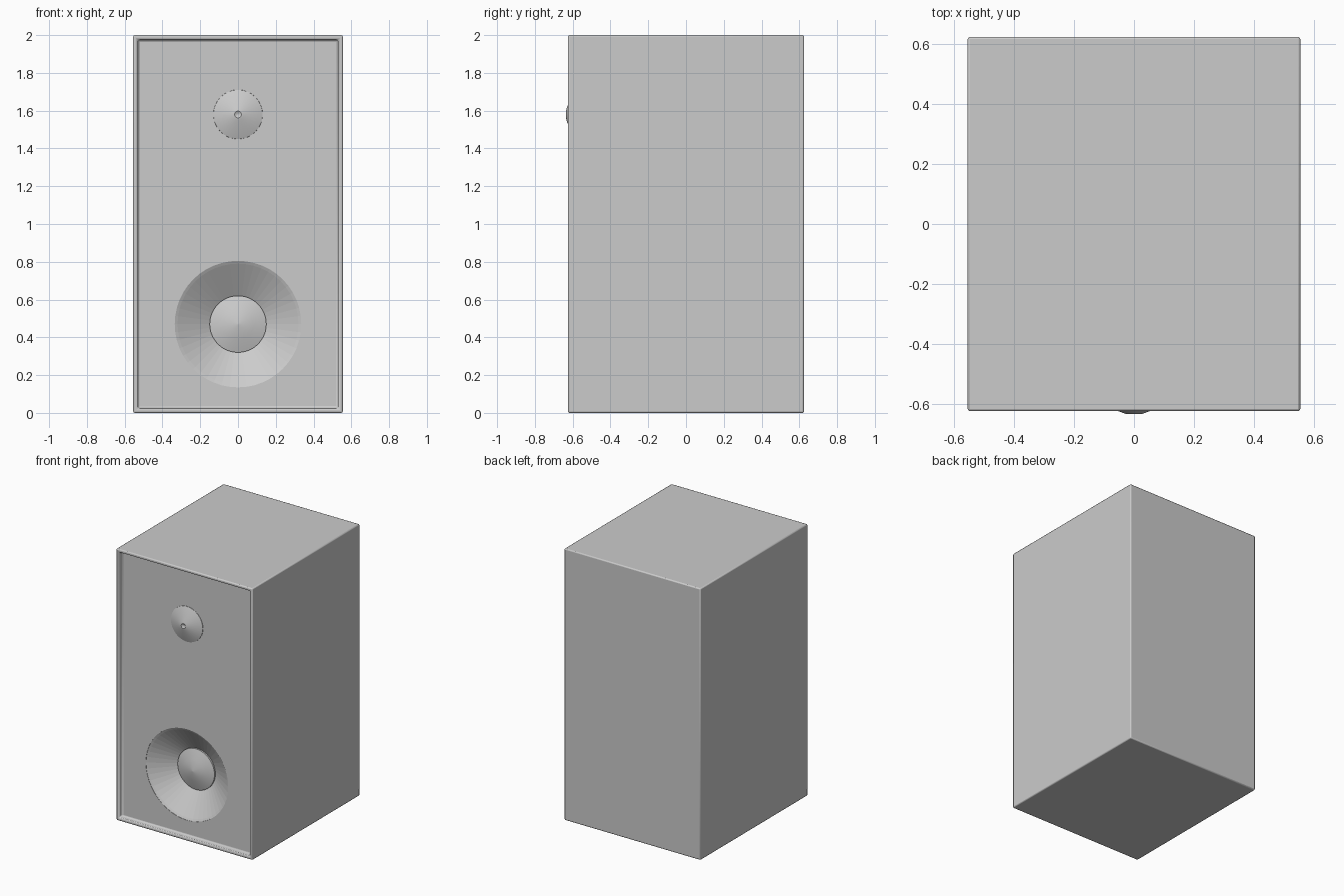
import bpy, bmesh
from math import cos, sin, pi, radians

if "Cube" in bpy.data.objects:
    bpy.data.objects.remove(bpy.data.objects["Cube"])

W, D, H = 1.11, 1.25, 2.0
PANEL_Y = -D / 2 + 0.032


def add_object(name, bm):
    bmesh.ops.recalc_face_normals(bm, faces=bm.faces[:])
    mesh = bpy.data.meshes.new(name)
    bm.to_mesh(mesh)
    bm.free()
    ob = bpy.data.objects.new(name, mesh)
    bpy.context.collection.objects.link(ob)
    return ob


def smooth(ob, angle=30):
    bpy.ops.object.select_all(action='DESELECT')
    ob.select_set(True)
    bpy.context.view_layer.objects.active = ob
    bpy.ops.object.shade_smooth_by_angle(angle=radians(angle))


def lathe(name, profile, z, seg=48):
    """Closed solid turned about the y axis; profile is (radius, y) from rim to rim."""
    bm = bmesh.new()
    rings = [[bm.verts.new((r * cos(2 * pi * i / seg), y, z + r * sin(2 * pi * i / seg)))
              for i in range(seg)] for r, y in profile]
    for a, b in zip(rings, rings[1:]):
        for i in range(seg):
            j = (i + 1) % seg
            bm.faces.new((a[i], a[j], b[j], b[i]))
    bm.faces.new(rings[0])
    bm.faces.new(rings[-1])
    return add_object(name, bm)


# Cabinet: box with a raised rim around a sunken front panel
bm = bmesh.new()
bmesh.ops.create_cube(bm, size=1)
for v in bm.verts:
    v.co = (v.co.x * W, v.co.y * D, (v.co.z + 0.5) * H)
bm.normal_update()
front = min(bm.faces, key=lambda f: f.calc_center_median().y)
bmesh.ops.inset_region(bm, faces=[front], thickness=0.033)
bmesh.ops.inset_region(bm, faces=[front], thickness=0.006)
for v in front.verts:
    v.co.y = PANEL_Y
cabinet = add_object("cabinet", bm)
bevel = cabinet.modifiers.new("soft_edges", 'BEVEL')
bevel.width = 0.008
bevel.segments = 2

# Woofer cone: hollow cut into the front panel
WZ, TZ = 0.47, 1.58
FLOOR_Y = PANEL_Y + 0.12
cutter = lathe("woofer_cutter", [(0.335, PANEL_Y - 0.1), (0.335, PANEL_Y + 0.002),
                                 (0.32, PANEL_Y + 0.01), (0.145, FLOOR_Y)], WZ)
cutter.hide_render = True
cutter.hide_viewport = True
cut = cabinet.modifiers.new("woofer_hollow", 'BOOLEAN')
cut.operation = 'DIFFERENCE'
cut.solver = 'EXACT'
cut.object = cutter
smooth(cabinet)

# Dust cap in the middle of the woofer
dust_cap = lathe("dust_cap", [(0.15, FLOOR_Y + 0.005), (0.15, FLOOR_Y - 0.015),
                              (0.08, FLOOR_Y - 0.038), (0.004, FLOOR_Y - 0.055)], WZ)
smooth(dust_cap)

# Tweeter: shallow cone with a small dimpled tip
tweeter = lathe("tweeter", [(0.132, PANEL_Y + 0.005), (0.13, PANEL_Y - 0.002),
                            (0.03, PANEL_Y - 0.04), (0.018, PANEL_Y - 0.042),
                            (0.004, PANEL_Y - 0.034)], TZ, 32)
smooth(tweeter)
